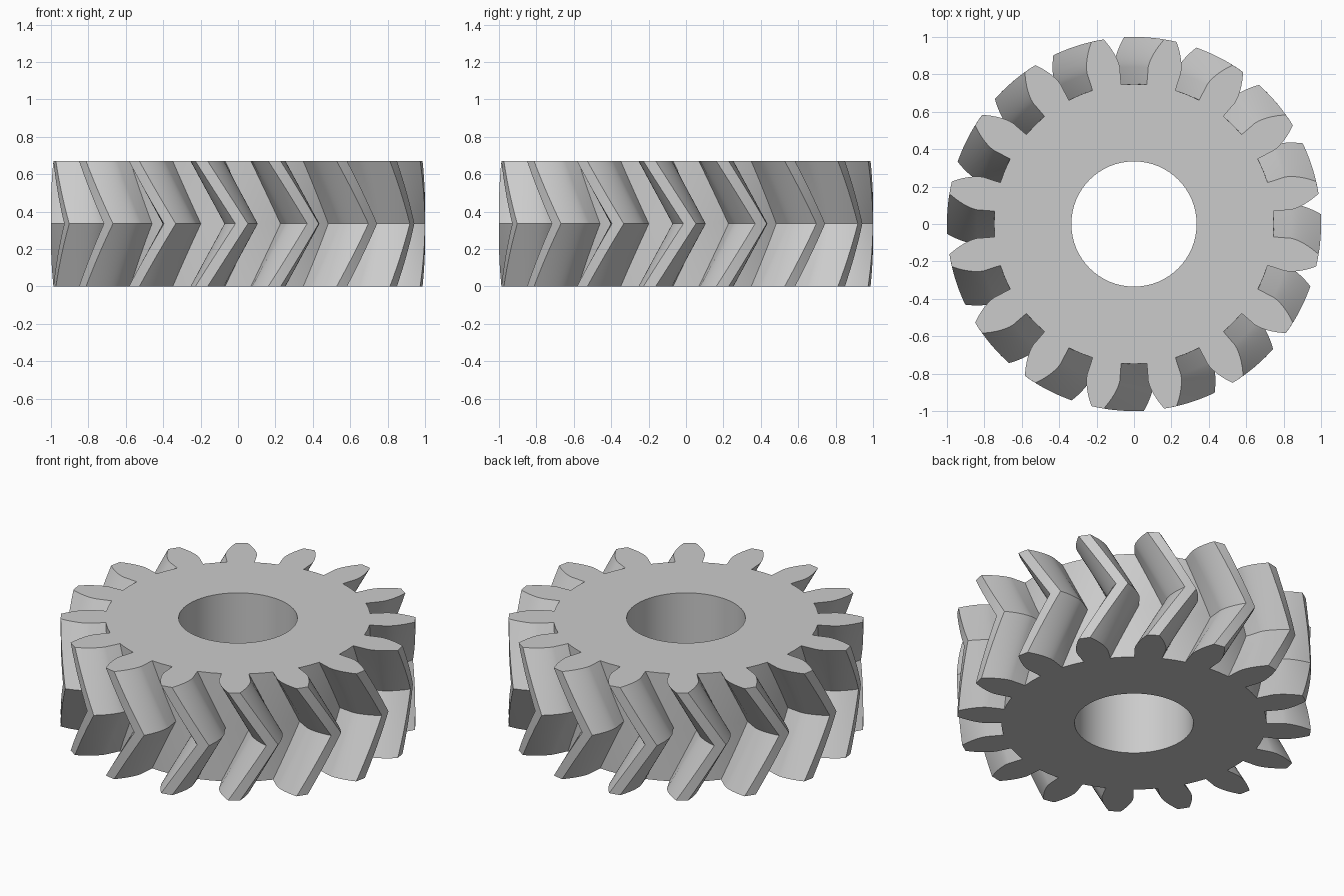
import bpy, bmesh, math

TEETH = 16
HEIGHT = 0.67
ROOT_R, BASE_R, TIP_R, BORE_R = 0.748, 0.84, 1.0, 0.335
ROOT_HALF, BASE_HALF = 0.104, 0.106   # half tooth angles
TWIST = 0.216                         # turn of the middle plane
STEPS = 8                             # slices per half
FLANK = 9                             # points along an involute
PITCH = 2 * math.pi / TEETH

cube = bpy.data.objects.get("Cube")
if cube:
    bpy.data.objects.remove(cube, do_unlink=True)


def polar(r, a, z):
    return (r * math.cos(a), r * math.sin(a), z)


def tooth_profile():
    """Radius and angle pairs of one tooth, then the middle of the gap."""
    side = [(ROOT_R, ROOT_HALF)]
    for i in range(FLANK):
        r = BASE_R + (TIP_R - BASE_R) * i / (FLANK - 1)
        p = math.acos(BASE_R / r)
        side.append((r, BASE_HALF - (math.tan(p) - p)))
    right = [(r, -a) for r, a in side]
    return right + [(TIP_R, 0)] + side[::-1] + [(ROOT_R, PITCH / 2)]


def build_gear():
    bm = bmesh.new()
    profile = tooth_profile()
    n = len(profile)
    total = n * TEETH

    # Twisted outer rings, turning forward and then back
    rings = []
    for s in range(2 * STEPS + 1):
        turn = TWIST * (1 - abs(s - STEPS) / STEPS)
        z = HEIGHT * s / (2 * STEPS)
        rings.append([bm.verts.new(polar(r, a + turn + PITCH * (t + 0.5), z))
                      for t in range(TEETH) for r, a in profile])
    for low, high in zip(rings, rings[1:]):
        for i in range(total):
            j = (i + 1) % total
            bm.faces.new((low[i], low[j], high[j], high[i]))

    # Bore rings
    bore_angles = (-ROOT_HALF, 0, ROOT_HALF, PITCH / 2)
    bores = [[bm.verts.new(polar(BORE_R, a + PITCH * (t + 0.5), z))
              for t in range(TEETH) for a in bore_angles] for z in (0, HEIGHT)]
    count = len(bores[0])
    for i in range(count):
        j = (i + 1) % count
        bm.faces.new((bores[0][j], bores[0][i], bores[1][i], bores[1][j]))

    # Flat end faces
    for outer, bore in ((rings[0], bores[0]), (rings[-1], bores[1])):
        for t in range(TEETH):
            o, b = t * n, t * 4
            left, right, gap = outer[o], outer[o + n - 2], outer[o + n - 1]
            after = outer[(o + n) % total]
            bm.faces.new(outer[o:o + n - 1])
            bm.faces.new((left, right, bore[b + 2], bore[b + 1], bore[b]))
            bm.faces.new((right, gap, bore[b + 3], bore[b + 2]))
            bm.faces.new((gap, after, bore[(b + 4) % count], bore[b + 3]))

    bmesh.ops.recalc_face_normals(bm, faces=bm.faces)
    mesh = bpy.data.meshes.new("herringbone_gear")
    bm.to_mesh(mesh)
    bm.free()
    obj = bpy.data.objects.new("herringbone_gear", mesh)
    bpy.context.collection.objects.link(obj)
    return obj


gear = build_gear()

# Plain grey material
grey = bpy.data.materials.new("light_grey")
grey.use_nodes = True
colour = (0.6, 0.6, 0.6, 1)
grey.diffuse_color = colour
grey.node_tree.nodes["Principled BSDF"].inputs["Base Color"].default_value = colour
gear.data.materials.append(grey)

# Smooth flanks and bore, sharp chevrons and rims
bpy.ops.object.select_all(action='DESELECT')
gear.select_set(True)
bpy.context.view_layer.objects.active = gear
bpy.ops.object.shade_smooth_by_angle(angle=math.radians(25))
